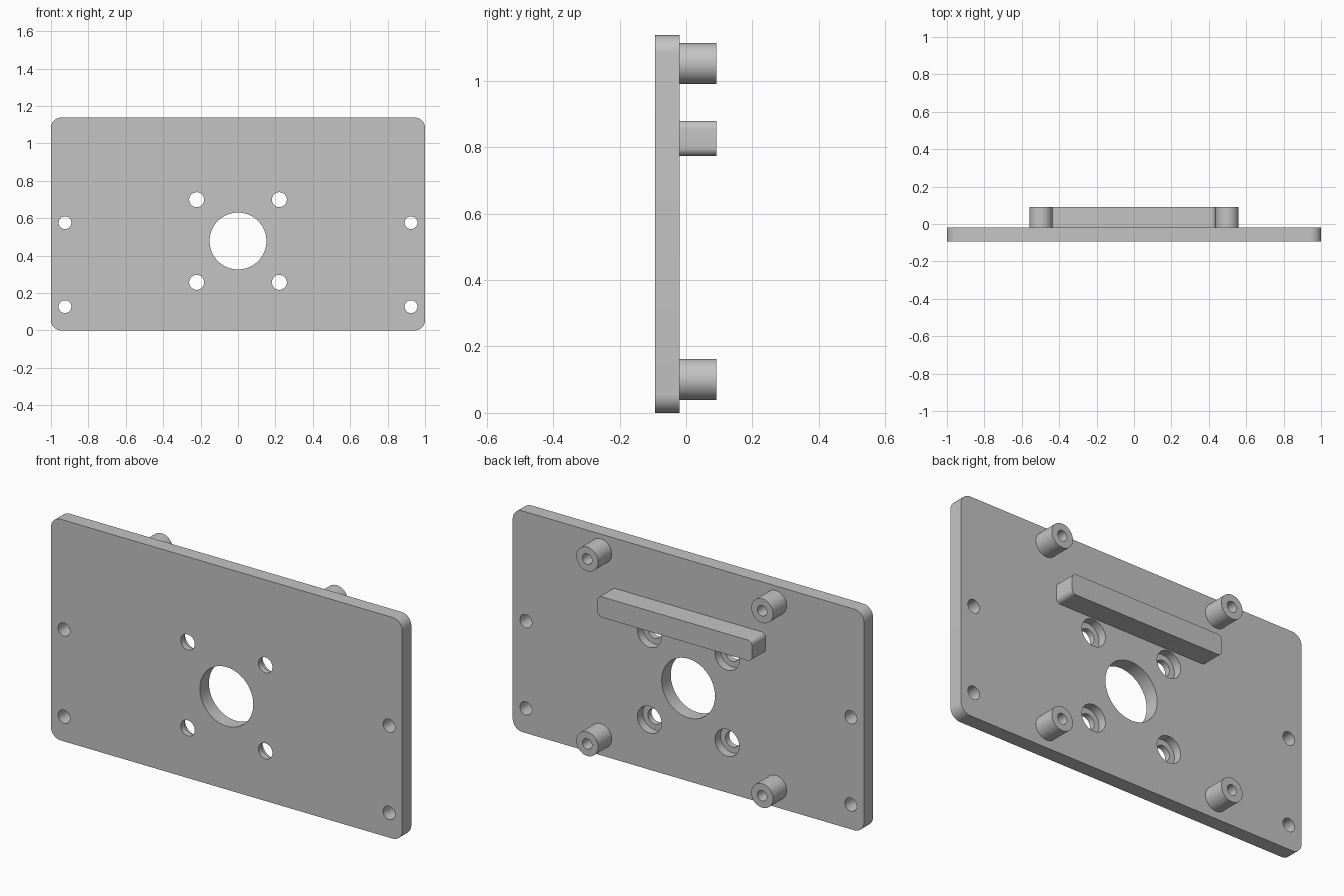
import bpy
import bmesh
from math import cos, sin, pi, radians

cube = bpy.data.objects.get("Cube")
if cube:
    bpy.data.objects.remove(cube, do_unlink=True)

grey = bpy.data.materials.new("plain_grey")
grey.use_nodes = True
colour = (0.55, 0.55, 0.55, 1)
grey.diffuse_color = colour
grey.node_tree.nodes["Principled BSDF"].inputs["Base Color"].default_value = colour

# Main levels along depth, and the plate height
FRONT, BACK, TIP = -0.093, -0.019, 0.092
HEIGHT = 1.138
HUB_Z = 0.478


def circle(x, z, r, n=48):
    return [(x + r * cos(2 * pi * i / n), z + r * sin(2 * pi * i / n)) for i in range(n)]


def rounded_rect(half_w, z0, z1, r, n=8):
    """Outline of a rounded rectangle centred on x = 0."""
    corners = [(half_w - r, z1 - r), (r - half_w, z1 - r),
               (r - half_w, z0 + r), (half_w - r, z0 + r)]
    return [(cx + r * cos(pi / 2 * (q + i / n)), cz + r * sin(pi / 2 * (q + i / n)))
            for q, (cx, cz) in enumerate(corners) for i in range(n + 1)]


def prism(name, outlines, y0, y1):
    """Extrude one or more x-z outlines from y0 to y1."""
    bm = bmesh.new()
    for outline in outlines:
        face = bm.faces.new([bm.verts.new((x, y0, z)) for x, z in outline])
        new = bmesh.ops.extrude_face_region(bm, geom=[face])["geom"]
        verts = [v for v in new if isinstance(v, bmesh.types.BMVert)]
        bmesh.ops.translate(bm, vec=(0, y1 - y0, 0), verts=verts)
    bmesh.ops.recalc_face_normals(bm, faces=bm.faces)
    mesh = bpy.data.meshes.new(name)
    bm.to_mesh(mesh)
    bm.free()
    mesh.materials.append(grey)
    obj = bpy.data.objects.new(name, mesh)
    bpy.context.collection.objects.link(obj)
    return obj


def select(obj):
    bpy.ops.object.select_all(action='DESELECT')
    obj.select_set(True)
    bpy.context.view_layer.objects.active = obj


def cut(obj, outlines, y0, y1):
    """Cut holes with the given outlines, then drop the cutter."""
    cutter = prism("hole_cutter", outlines, y0, y1)
    cutter.hide_render = True
    mod = obj.modifiers.new("holes", 'BOOLEAN')
    mod.operation = 'DIFFERENCE'
    mod.solver = 'EXACT'
    mod.object = cutter
    select(obj)
    bpy.ops.object.modifier_apply(modifier=mod.name)
    bpy.data.objects.remove(cutter, do_unlink=True)


def finish(obj):
    select(obj)
    bpy.ops.object.shade_smooth_by_angle(angle=radians(30))


# Mounting plate with centre, motor and side holes
plate = prism("mounting_plate", [rounded_rect(1, 0, HEIGHT, 0.055)], FRONT, BACK)
bolt_spots = [(x, HUB_Z + z) for x in (-0.221, 0.221) for z in (-0.221, 0.221)]
side_spots = [(x, z) for x in (-0.925, 0.925) for z in (0.127, 0.576)]
holes = [circle(0, HUB_Z, 0.152, 64)]
holes += [circle(x, z, 0.04) for x, z in bolt_spots]
holes += [circle(x, z, 0.034) for x, z in side_spots]
cut(plate, holes, FRONT - 0.1, BACK + 0.1)

# Counterbores on the back of the bolt holes
cut(plate, [circle(x, z, 0.069) for x, z in bolt_spots], BACK - 0.044, BACK + 0.1)
finish(plate)

# Hollow standoffs on the back
for side, x in (("right", -0.498), ("left", 0.498)):
    for level, z in (("lower", 0.101), ("upper", 1.052)):
        post = prism(f"{level}_{side}_standoff", [circle(x, z, 0.062)], BACK, TIP)
        cut(post, [circle(x, z, 0.027, 32)], BACK - 0.1, TIP + 0.1)
        finish(post)

# Support bar across the back
finish(prism("support_bar", [rounded_rect(0.44, 0.774, 0.88, 0.025)], BACK, TIP))
